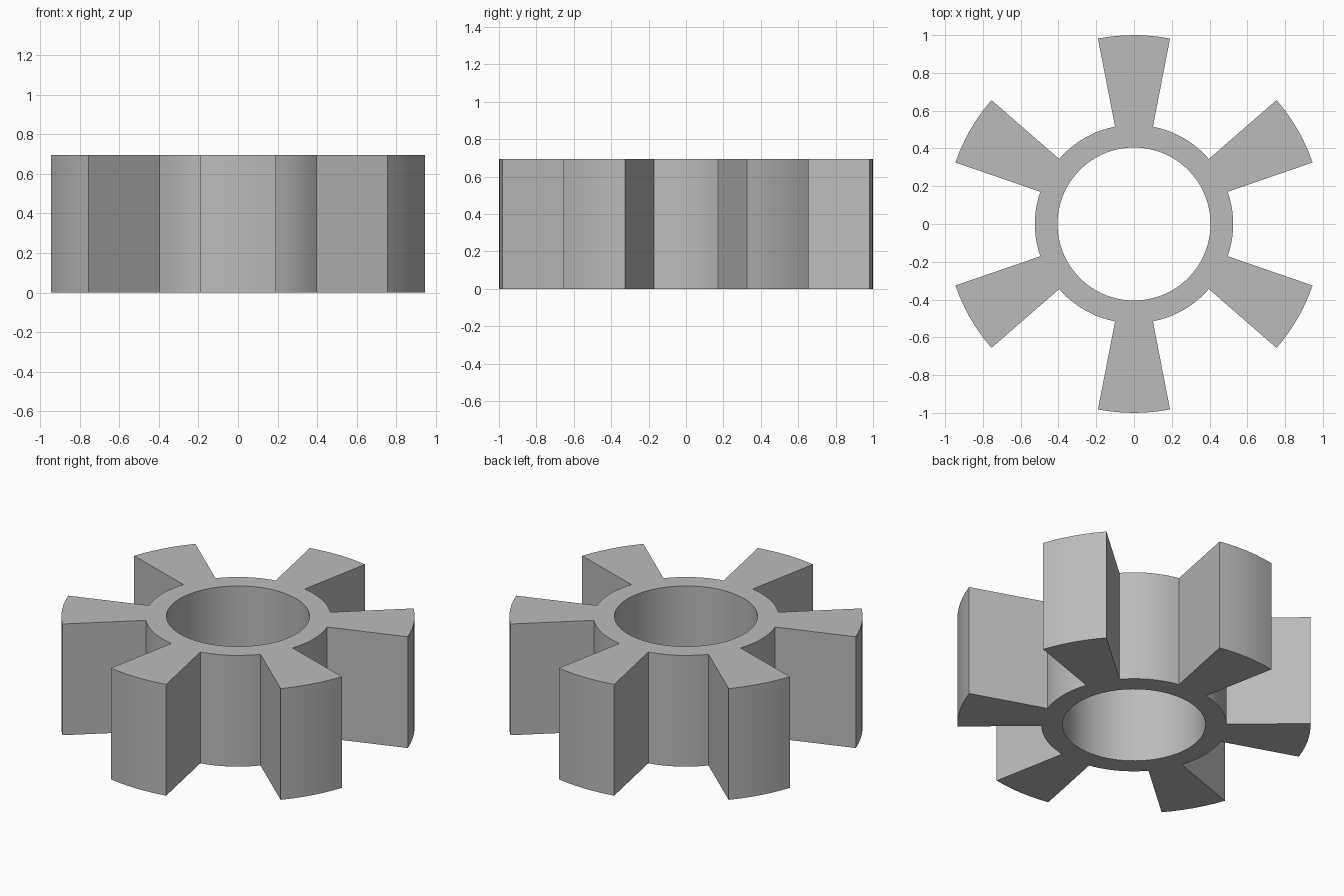
import bpy, bmesh
from math import radians, sin, cos

cube = bpy.data.objects.get("Cube")
if cube:
    bpy.data.objects.remove(cube, do_unlink=True)

BORE, HUB, TIP, HEIGHT = 0.405, 0.525, 1.0, 0.695
TEETH, HALF_ANGLE = 6, 11.0
PITCH = 360 / TEETH

# Single grey material
grey = bpy.data.materials.new("plain_grey")
grey.use_nodes = True
colour = (0.5, 0.5, 0.5, 1)
grey.diffuse_color = colour
grey.node_tree.nodes["Principled BSDF"].inputs["Base Color"].default_value = colour

bm = bmesh.new()


def sector(r0, r1, start, end, steps):
    """Flat strip of quads between two radii and two angles in degrees."""
    rows = []
    for i in range(steps + 1):
        a = radians(start + (end - start) * i / steps)
        rows.append([bm.verts.new((r * cos(a), r * sin(a), 0)) for r in (r0, r1)])
    for (a, b), (c, d) in zip(rows, rows[1:]):
        bm.faces.new((a, b, d, c))


# Hub ring and flared teeth as one flat profile
for i in range(TEETH):
    mid = PITCH / 2 + PITCH * i
    lo, hi = mid - HALF_ANGLE, mid + HALF_ANGLE
    sector(BORE, HUB, lo, hi, 6)
    sector(HUB, TIP, lo, hi, 6)
    sector(BORE, HUB, hi, lo + PITCH, 10)
bmesh.ops.remove_doubles(bm, verts=bm.verts, dist=0.0001)

# Extrude the profile to full height
result = bmesh.ops.extrude_face_region(bm, geom=bm.faces[:], use_keep_orig=True)
top = [v for v in result["geom"] if isinstance(v, bmesh.types.BMVert)]
bmesh.ops.translate(bm, verts=top, vec=(0, 0, HEIGHT))
bmesh.ops.recalc_face_normals(bm, faces=bm.faces)

mesh = bpy.data.meshes.new("toothed_hub")
bm.to_mesh(mesh)
bm.free()
mesh.materials.append(grey)
hub = bpy.data.objects.new("toothed_hub", mesh)
bpy.context.collection.objects.link(hub)

# Smooth curved walls, sharp corners
bpy.ops.object.select_all(action="DESELECT")
hub.select_set(True)
bpy.context.view_layer.objects.active = hub
bpy.ops.object.shade_smooth_by_angle(angle=radians(20))
